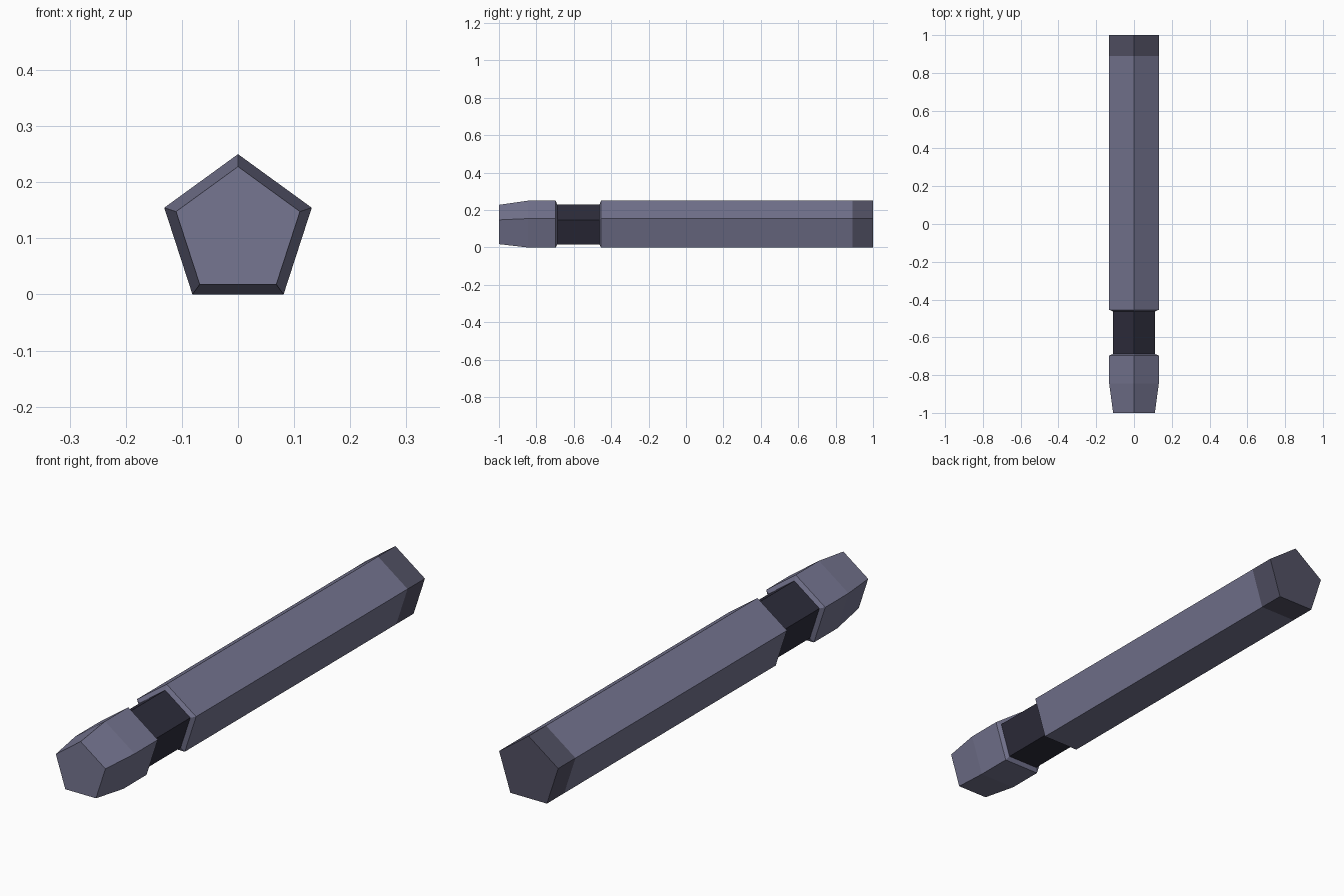
import bpy, bmesh, math

if "Cube" in bpy.data.objects:
    bpy.data.objects.remove(bpy.data.objects["Cube"])

R = 0.25 / (1 + math.cos(math.pi / 5))   # pentagon circumradius for 0.25 height
ZC = R * math.cos(math.pi / 5)           # pentagon centre height


def material(name, rgb):
    m = bpy.data.materials.new(name)
    m.diffuse_color = (*rgb, 1)
    m.use_nodes = True
    m.node_tree.nodes["Principled BSDF"].inputs["Base Color"].default_value = m.diffuse_color
    return m


def pentagon_loft(name, mat, sections, cap_front=False, cap_back=False):
    """Skin a run of (y, scale) pentagon sections."""
    bm = bmesh.new()
    rings = []
    for y, s in sections:
        rings.append([bm.verts.new((R * s * math.sin(i * math.tau / 5), y,
                                    ZC + R * s * math.cos(i * math.tau / 5)))
                      for i in range(5)])
    for a, b in zip(rings, rings[1:]):
        for i in range(5):
            j = (i + 1) % 5
            bm.faces.new((a[i], a[j], b[j], b[i]))
    if cap_front:
        bm.faces.new(rings[0][::-1])
    if cap_back:
        bm.faces.new(rings[-1])
    # point every face away from the section axis, or out of the ends
    bm.normal_update()
    mid = (sections[0][0] + sections[-1][0]) / 2
    for f in bm.faces:
        c = f.calc_center_median()
        n = f.normal
        radial = n.x * c.x + n.z * (c.z - ZC)
        d = n.y * (c.y - mid) if abs(n.y) > 0.99 else radial
        if d < 0:
            f.normal_flip()
    me = bpy.data.meshes.new(name)
    bm.to_mesh(me)
    bm.free()
    me.materials.append(mat)
    ob = bpy.data.objects.new(name, me)
    bpy.context.collection.objects.link(ob)
    return ob


body = material("slate_grey", (0.18, 0.18, 0.283))
band = material("near_black", (0.027, 0.026, 0.045))
end = material("dark_grey", (0.084, 0.082, 0.127))

# tapered front tip with a small chamfered step down into the groove
pentagon_loft("tip", body, [(-1, 0.84), (-0.845, 1), (-0.697, 1), (-0.688, 0.85)], cap_front=True)
# recessed dark band
pentagon_loft("grip_band", band, [(-0.688, 0.85), (-0.463, 0.85)])
# long shaft
pentagon_loft("shaft", body, [(-0.463, 0.85), (-0.454, 1), (0.89, 1)])
# dark rear end
pentagon_loft("rear_cap", end, [(0.89, 1), (1, 1)], cap_back=True)
